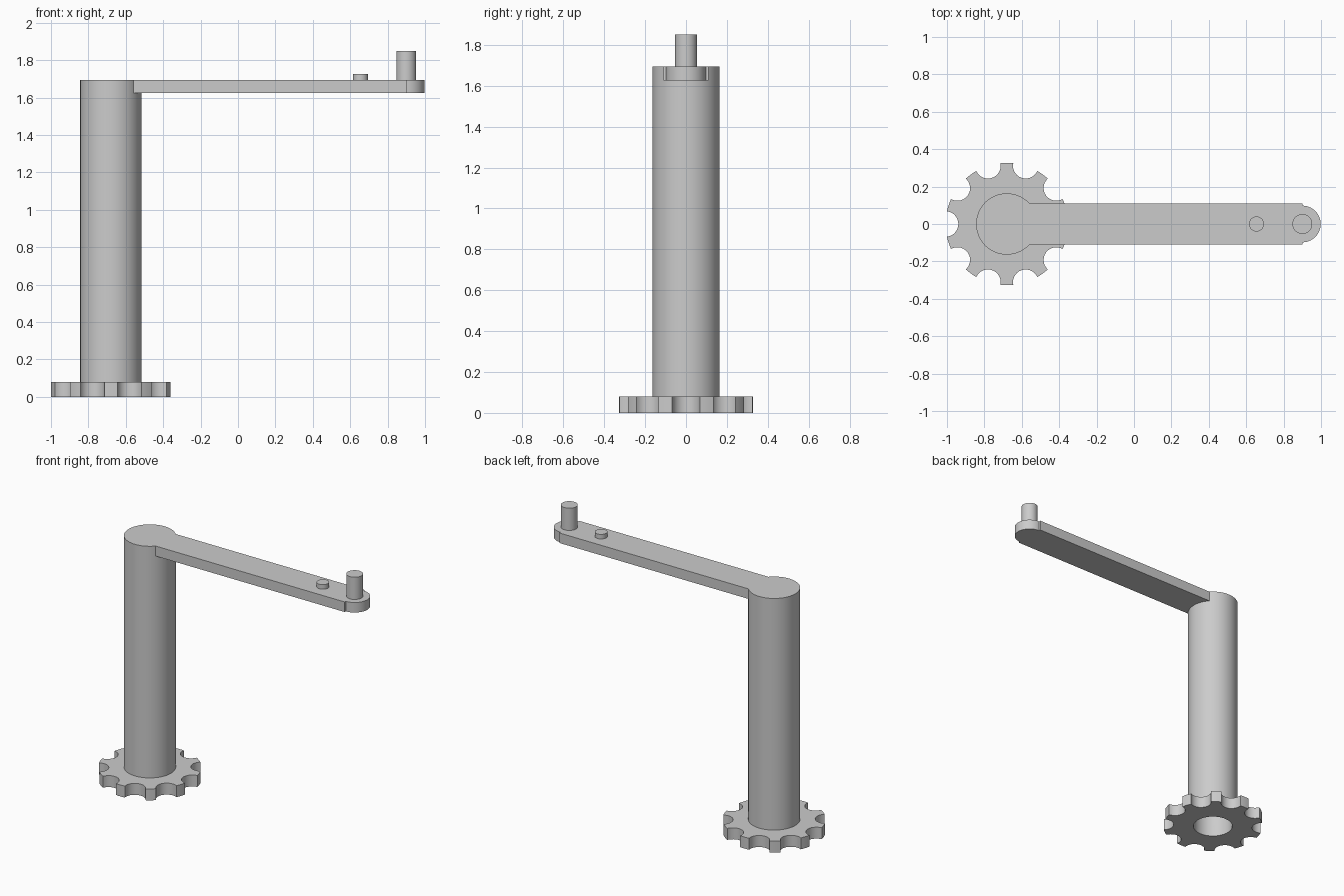
import bpy, bmesh, math

if "Cube" in bpy.data.objects:
    bpy.data.objects.remove(bpy.data.objects["Cube"], do_unlink=True)

AXIS_X = -0.68      # column and gear axis
PIN_X = 0.90        # end pin axis
TOP, ARM_BOTTOM, GEAR_TOP = 1.695, 1.625, 0.08

grey = bpy.data.materials.new("plain grey")
grey.use_nodes = True
grey.diffuse_color = (0.6, 0.6, 0.6, 1)
grey.node_tree.nodes["Principled BSDF"].inputs["Base Color"].default_value = grey.diffuse_color


def arc(cx, cy, r, start, end, steps):
    """Points along an arc, angles in degrees."""
    angles = [math.radians(start + (end - start) * i / steps) for i in range(steps + 1)]
    return [(cx + r * math.cos(a), cy + r * math.sin(a)) for a in angles]


def prism(name, outline, bottom, top):
    """Extrude a flat outline upwards into a solid."""
    bm = bmesh.new()
    base = bm.faces.new([bm.verts.new((x, y, bottom)) for x, y in outline])
    up = bmesh.ops.extrude_face_region(bm, geom=[base], use_keep_orig=True)
    moved = [v for v in up["geom"] if isinstance(v, bmesh.types.BMVert)]
    bmesh.ops.translate(bm, verts=moved, vec=(0, 0, top - bottom))
    bmesh.ops.recalc_face_normals(bm, faces=bm.faces)
    mesh = bpy.data.meshes.new(name)
    bm.to_mesh(mesh)
    bm.free()
    mesh.materials.append(grey)
    obj = bpy.data.objects.new(name, mesh)
    bpy.context.collection.objects.link(obj)
    return obj


def cylinder(name, x, r, bottom, top, sides=64):
    return prism(name, arc(x, 0, r, 0, 360, sides)[:-1], bottom, top)


def combine(target, other, operation):
    """Apply a boolean and discard the second solid."""
    mod = target.modifiers.new(operation.lower(), 'BOOLEAN')
    mod.operation, mod.object, mod.solver = operation, other, 'EXACT'
    bpy.context.view_layer.objects.active = target
    bpy.ops.object.modifier_apply(modifier=mod.name)
    bpy.data.objects.remove(other, do_unlink=True)


# Gear wheel: ten teeth separated by round scallops centred on the rim
RIM, SCALLOP, TEETH = 0.327, 0.068, 10
pitch = 360 / TEETH
half_gap = math.degrees(2 * math.asin(SCALLOP / (2 * RIM)))
swing = 90 - half_gap / 2
outline = []
for i in range(TEETH):
    a = i * pitch
    cx = AXIS_X + RIM * math.cos(math.radians(a))
    cy = RIM * math.sin(math.radians(a))
    outline += arc(cx, cy, SCALLOP, a + 180 + swing, a + 180 - swing, 14)
    outline += arc(AXIS_X, 0, RIM, a + half_gap, a + pitch - half_gap, 4)[1:-1]
gear = prism("gear_wheel", outline, 0, GEAR_TOP)

# Column with the arm merged into its top
column = cylinder("column_and_arm", AXIS_X, 0.164, GEAR_TOP, TOP)
arm_outline = [(AXIS_X + 0.03, -0.11), (PIN_X, -0.11)]
arm_outline += arc(PIN_X, 0, 0.098, -90, 90, 32)
arm_outline += [(PIN_X, 0.11), (AXIS_X + 0.03, 0.11)]
combine(column, prism("arm", arm_outline, ARM_BOTTOM, TOP), 'UNION')

# Bore running up from below through gear and column
for part in (gear, column):
    combine(part, cylinder("bore_cutter", AXIS_X, 0.128, -0.1, 1.61), 'DIFFERENCE')

# Pins on the arm
end_pin = cylinder("end_pin", PIN_X, 0.053, TOP, 1.85, 48)
small_pin = cylinder("small_pin", 0.655, 0.04, TOP, 1.727, 48)

# Smooth round walls, keep crisp edges
bpy.ops.object.select_all(action='DESELECT')
for obj in (gear, column, end_pin, small_pin):
    obj.select_set(True)
bpy.context.view_layer.objects.active = column
bpy.ops.object.shade_smooth_by_angle(angle=math.radians(30))
